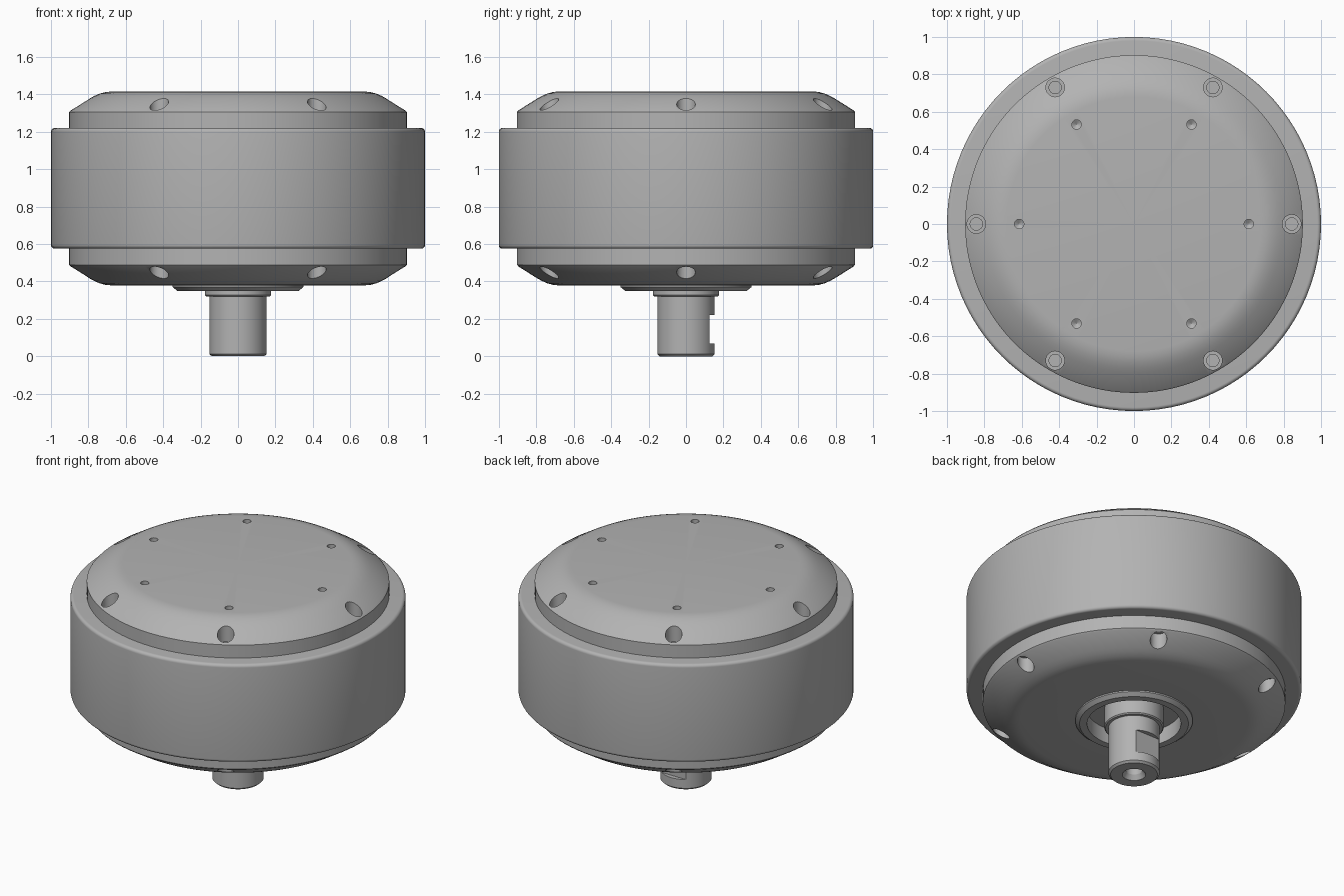
import bpy, bmesh
from math import cos, sin, pi, radians
from mathutils import Matrix, Vector

cube = bpy.data.objects.get("Cube")
if cube:
    bpy.data.objects.remove(cube, do_unlink=True)

grey = bpy.data.materials.new("satin_grey")
grey.use_nodes = True
colour = (0.45, 0.45, 0.45, 1)
grey.diffuse_color = colour
grey.node_tree.nodes["Principled BSDF"].inputs["Base Color"].default_value = colour

MID = 0.897  # mirror height of the housing


def lathe(name, profile, steps=96):
    """Spin an (radius, height) outline that starts and ends on the axis."""
    bm = bmesh.new()
    verts = [bm.verts.new((r, 0, z)) for r, z in profile]
    edges = [bm.edges.new(pair) for pair in zip(verts, verts[1:])]
    bmesh.ops.spin(bm, geom=verts + edges, cent=(0, 0, 0), axis=(0, 0, 1),
                   angle=2 * pi, steps=steps, use_duplicate=False)
    bmesh.ops.remove_doubles(bm, verts=bm.verts, dist=0.0002)
    bmesh.ops.recalc_face_normals(bm, faces=bm.faces)
    mesh = bpy.data.meshes.new(name)
    bm.to_mesh(mesh)
    bm.free()
    mesh.materials.append(grey)
    obj = bpy.data.objects.new(name, mesh)
    bpy.context.collection.objects.link(obj)
    return obj


def arc(cr, cz, radius, start, end, count=6):
    angles = [radians(start + (end - start) * i / count) for i in range(count + 1)]
    return [(cr + radius * cos(a), cz + radius * sin(a)) for a in angles]


def mirror_height(profile):
    return [(r, 2 * MID - z) for r, z in profile]


def add_ring(bm, ring_radius, shape):
    """Six closed turned shapes on a ring, given as (radius, height) pairs."""
    for i in range(6):
        a = i * pi / 3
        centre = Vector((ring_radius * cos(a), ring_radius * sin(a), 0))
        rows = [[bm.verts.new(centre + Vector((r * cos(t), r * sin(t), z)))
                 for t in (k * pi / 16 for k in range(32))] for r, z in shape]
        for low, high in zip(rows, rows[1:]):
            for k in range(32):
                n = (k + 1) % 32
                bm.faces.new((low[k], low[n], high[n], high[k]))
        bm.faces.new(rows[0])
        bm.faces.new(rows[-1])
    bmesh.ops.recalc_face_normals(bm, faces=bm.faces)


def cut(obj, bm):
    mesh = bpy.data.meshes.new("cutter")
    bm.to_mesh(mesh)
    bm.free()
    mesh.materials.append(grey)
    cutter = bpy.data.objects.new("cutter", mesh)
    cutter.hide_render = True
    bpy.context.collection.objects.link(cutter)
    mod = obj.modifiers.new("cut", 'BOOLEAN')
    mod.operation, mod.solver, mod.object = 'DIFFERENCE', 'EXACT', cutter
    bpy.context.view_layer.objects.active = obj
    bpy.ops.object.modifier_apply(modifier="cut")
    bpy.data.objects.remove(cutter, do_unlink=True)


# Main drum with rounded rims
drum = lathe("drum", [(0, 0.575)] + arc(0.98, 0.595, 0.02, -90, 0)
             + arc(0.98, 1.2, 0.02, 0, 90) + [(0, 1.22)])

# Domed shoulder shared by both end caps
shoulder = [(0.903, 1.2), (0.903, 1.305), (0.895, 1.314), (0.795, 1.377),
            (0.77, 1.391), (0.74, 1.404), (0.71, 1.412), (0.68, 1.415)]
top_cap = lathe("top_cap", [(0, 1.2)] + shoulder + [(0, 1.415)])

# Lower cap carries a bevelled boss around an open bearing recess
boss = [(0.35, 0.379), (0.35, 0.37), (0.325, 0.35), (0.28, 0.35),
        (0.28, 0.45), (0, 0.45)]
bottom_cap = lathe("bottom_cap", [(0, 0.6)] + mirror_height(shoulder) + boss)

# Counterbored screw holes around both shoulders
bore = [(0.033, 1.235), (0.033, 1.275), (0.05, 1.275), (0.05, 1.5)]
bm = bmesh.new()
add_ring(bm, 0.843, bore)
cut(top_cap, bm)
bm = bmesh.new()
add_ring(bm, 0.843, mirror_height(bore))
cut(bottom_cap, bm)

# Small mounting holes with drilled cone bottoms
bm = bmesh.new()
add_ring(bm, 0.614, [(0.002, 1.325), (0.025, 1.34), (0.025, 1.5)])
cut(top_cap, bm)

# Stepped output shaft with collar and centre bore
shaft = lathe("output_shaft", [
    (0, 0.1), (0.05, 0.12), (0.05, 0.03), (0.07, 0), (0.14, 0), (0.153, 0.012),
    (0.153, 0.32), (0.17, 0.32), (0.177, 0.327), (0.177, 0.46), (0, 0.46)])

# Flat notch in the back of the shaft
bm = bmesh.new()
bmesh.ops.create_cube(bm, size=1, matrix=Matrix.Translation((0, 0.225, 0.145))
                      @ Matrix.Diagonal((0.5, 0.2, 0.15, 1)))
cut(shaft, bm)

# Smooth turned surfaces, keeping machined edges crisp
bpy.ops.object.select_all(action='DESELECT')
for obj in (drum, top_cap, bottom_cap, shaft):
    obj.select_set(True)
bpy.context.view_layer.objects.active = drum
bpy.ops.object.shade_smooth_by_angle(angle=radians(25))
